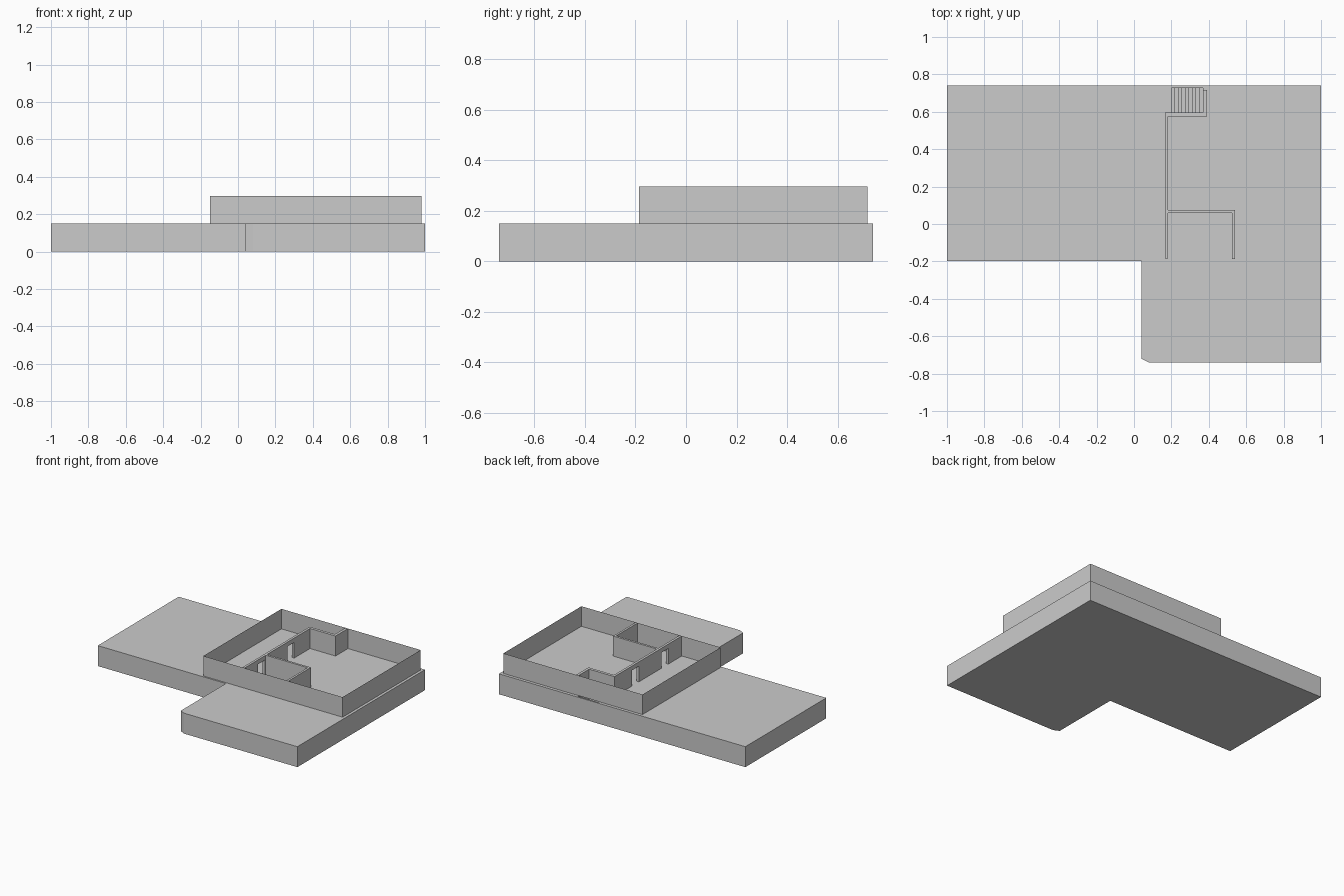
import bpy, bmesh

if "Cube" in bpy.data.objects:
    bpy.data.objects.remove(bpy.data.objects["Cube"])

FLOOR, TOP = 0.15, 0.297


def new_object(name, bm):
    bmesh.ops.recalc_face_normals(bm, faces=bm.faces)
    mesh = bpy.data.meshes.new(name)
    bm.to_mesh(mesh)
    bm.free()
    obj = bpy.data.objects.new(name, mesh)
    bpy.context.collection.objects.link(obj)
    return obj


def prism(name, outline, offset):
    """Extrude a closed 3D outline along offset."""
    bm = bmesh.new()
    face = bm.faces.new([bm.verts.new(p) for p in outline])
    ext = bmesh.ops.extrude_face_region(bm, geom=[face], use_keep_orig=True)
    verts = [g for g in ext["geom"] if isinstance(g, bmesh.types.BMVert)]
    bmesh.ops.translate(bm, vec=offset, verts=verts)
    return new_object(name, bm)


def plan(points, z):
    return [(x, y, z) for x, y in points]


def cut(target, cutter):
    mod = target.modifiers.new("cut", "BOOLEAN")
    mod.operation = "DIFFERENCE"
    mod.solver = "EXACT"
    mod.object = cutter
    cutter.hide_render = True
    cutter.hide_set(True)


# L-shaped base with one clipped corner
base = prism("base", plan([(-1, 0.74), (-1, -0.198), (0.04, -0.198), (0.04, -0.72),
                           (0.08, -0.74), (1, -0.74), (1, 0.74)], 0), (0, 0, FLOOR))

# Stairwell sunk into the base, treads descending towards +x
steps, x0, x1, rise = 9, 0.2, 0.37, 0.015
run = (x1 - x0) / steps
profile = [(x1, 0.595, FLOOR + 0.02), (x0, 0.595, FLOOR + 0.02)]
for i in range(steps):
    z = FLOOR - rise * (i + 1)
    profile += [(x0 + run * i, 0.595, z), (x0 + run * (i + 1), 0.595, z)]
cut(base, prism("stairwell_cutter", profile, (0, 0.133, 0)))

# Outer walls: thin single-sheet ring
bm = bmesh.new()
corners = [(-0.15, -0.187), (0.98, -0.187), (0.98, 0.718), (-0.15, 0.718)]
low = [bm.verts.new(p) for p in plan(corners, FLOOR)]
high = [bm.verts.new(p) for p in plan(corners, TOP)]
for i in range(4):
    j = (i + 1) % 4
    bm.faces.new((low[i], low[j], high[j], high[i]))
new_object("outer_walls", bm)

# Inner partition walls
walls = prism("inner_walls", plan([
    (0.165, -0.185), (0.183, -0.185), (0.183, 0.06), (0.523, 0.06),
    (0.523, -0.186), (0.539, -0.186), (0.539, 0.076), (0.183, 0.076),
    (0.183, 0.574), (0.39, 0.574), (0.39, 0.717), (0.37, 0.717),
    (0.37, 0.595), (0.165, 0.595)], FLOOR), (0, 0, TOP - FLOOR))

# Two doorways through the long partition
for i, y in enumerate((-0.03, 0.31)):
    door = plan([(0.14, y), (0.21, y), (0.21, y + 0.08), (0.14, y + 0.08)], FLOOR - 0.02)
    cut(walls, prism(f"doorway_cutter_{i + 1}", door, (0, 0, 0.135)))
